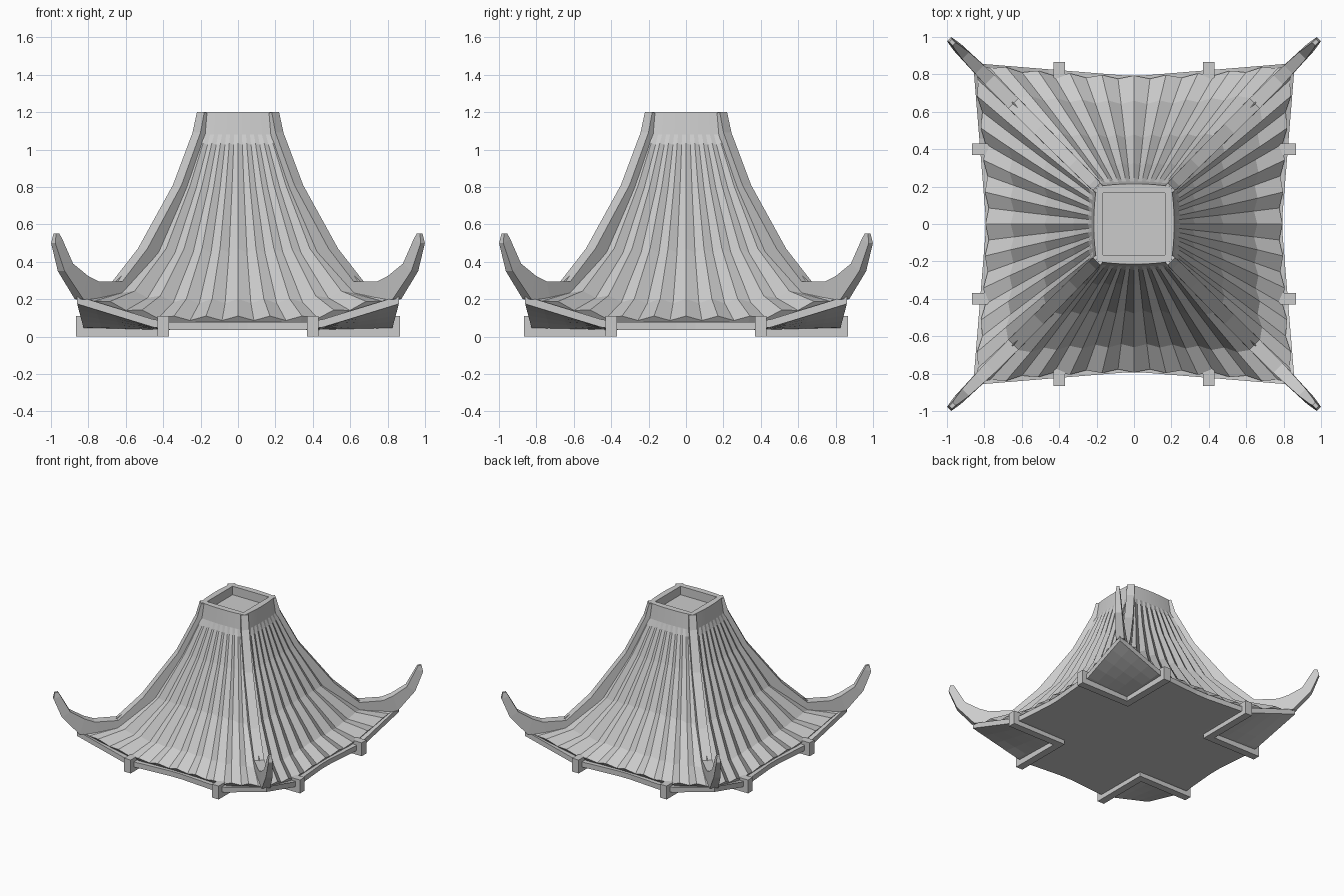
import bpy, bmesh, math
from mathutils import Matrix, Vector

if "Cube" in bpy.data.objects:
    bpy.data.objects.remove(bpy.data.objects["Cube"])

GREY = (0.6, 0.6, 0.6, 1.0)
stone = bpy.data.materials.new("plain grey")
stone.use_nodes = True
stone.diffuse_color = GREY
stone.node_tree.nodes["Principled BSDF"].inputs["Base Color"].default_value = GREY


def finish(bm, name):
    bmesh.ops.remove_doubles(bm, verts=bm.verts[:], dist=0.0005)
    bmesh.ops.recalc_face_normals(bm, faces=bm.faces[:])
    mesh = bpy.data.meshes.new(name)
    bm.to_mesh(mesh)
    bm.free()
    mesh.materials.append(stone)
    obj = bpy.data.objects.new(name, mesh)
    bpy.context.collection.objects.link(obj)
    return obj


def four_turns():
    return [Matrix.Rotation(k * math.pi / 2, 3, "Z") for k in range(4)]


def ramp(t, start):
    return max(0.0, (abs(t) - start) / (1 - start))


# Fluted roof: rings of (distance, height, flute depth, corner spread, corner lift)
RINGS = [
    (0.165, 1.13, 0, 0, 0),
    (0.165, 1.20, 0, 0, 0),
    (0.215, 1.20, 0, -0.015, 0),
    (0.228, 1.08, 0, -0.015, 0),
    (0.243, 1.03, 0.006, -0.01, 0),
    (0.32, 0.80, 0.010, 0, 0),
    (0.47, 0.46, 0.013, 0.01, 0),
    (0.65, 0.19, 0.015, 0.04, 0.07),
    (0.785, 0.098, 0.015, 0.07, 0.13),
    (0.75, 0.05, 0, 0.07, 0.13),
]
HALF = 10
NORMAL = Vector((0, -0.6, 0.8))

bm = bmesh.new()
for turn in four_turns():
    rows = []
    for d, z, depth, spread, lift in RINGS:
        row = []
        for j in range(-HALF, HALF + 1):
            t = j / HALF
            p = Vector((t * (d + spread), -(d + spread * t * t),
                        z + lift * ramp(t, 0.42) ** 1.2))
            if abs(j) < HALF:
                p += NORMAL * (depth if j % 2 == 0 else -depth)
            row.append(bm.verts.new(turn @ p))
        rows.append(row)
    for a, b in zip(rows, rows[1:]):
        for i in range(2 * HALF):
            bm.faces.new((a[i], a[i + 1], b[i + 1], b[i]))
    # quarter of the sunken top floor
    bm.faces.new(rows[0] + [bm.verts.new((0, 0, RINGS[0][1]))])
finish(bm, "fluted_roof")

# Eave board: slab whose corners sweep upward
bm = bmesh.new()
bmesh.ops.create_grid(bm, x_segments=17, y_segments=17, size=1)
for v in bm.verts:
    a, b = v.co.x, v.co.y
    v.co = (a * (0.79 + 0.07 * abs(b)), b * (0.79 + 0.07 * abs(a)),
            0.035 + 0.14 * ramp(a, 0.47) * ramp(b, 0.47))
top = bmesh.ops.extrude_face_region(bm, geom=bm.faces[:], use_keep_orig=True)
bmesh.ops.translate(bm, vec=(0, 0, 0.042),
                    verts=[g for g in top["geom"] if isinstance(g, bmesh.types.BMVert)])
finish(bm, "eave_board")

# Corner ridges: (upper distance, upper height, lower distance, lower height, half width)
RIDGE = [
    (0.200, 1.20, 0.170, 1.19, 0.028),
    (0.222, 1.09, 0.180, 1.07, 0.030),
    (0.325, 0.81, 0.270, 0.78, 0.033),
    (0.510, 0.47, 0.440, 0.42, 0.036),
    (0.645, 0.295, 0.600, 0.22, 0.038),
    (0.770, 0.295, 0.750, 0.19, 0.036),
    (0.825, 0.325, 0.850, 0.20, 0.032),
    (0.900, 0.39, 0.945, 0.35, 0.026),
    (0.950, 0.52, 0.988, 0.50, 0.016),
    (0.962, 0.55, 0.980, 0.55, 0.010),
]
DIAG = Vector((1, 1, 0))
SIDE = Vector((1, -1, 0)).normalized()
UP = Vector((0, 0, 1))
for turn, place in zip(four_turns(), ("back_left", "back_right", "front_right", "front_left")):
    bm = bmesh.new()
    loops = []
    for us, uz, ls, lz, w in RIDGE:
        hi, lo = DIAG * us + UP * uz, DIAG * ls + UP * lz
        loops.append([bm.verts.new(turn @ p) for p in
                      (hi + SIDE * w, hi - SIDE * w, lo - SIDE * w, lo + SIDE * w)])
    for a, b in zip(loops, loops[1:]):
        for i in range(4):
            n = (i + 1) % 4
            bm.faces.new((a[i], a[n], b[n], b[i]))
    bm.faces.new(loops[0])
    bm.faces.new(loops[-1])
    finish(bm, place + "_ridge")

    # L-shaped beam pair under the same corner
    outline = [(0.37, 0.37), (0.865, 0.37), (0.865, 0.43),
               (0.43, 0.43), (0.43, 0.865), (0.37, 0.865)]
    bm = bmesh.new()
    base = bm.faces.new([bm.verts.new(turn @ Vector((x, y, 0))) for x, y in outline])
    ext = bmesh.ops.extrude_face_region(bm, geom=[base], use_keep_orig=True)
    bmesh.ops.translate(bm, vec=(0, 0, 0.11),
                        verts=[g for g in ext["geom"] if isinstance(g, bmesh.types.BMVert)])
    finish(bm, place + "_beams")
